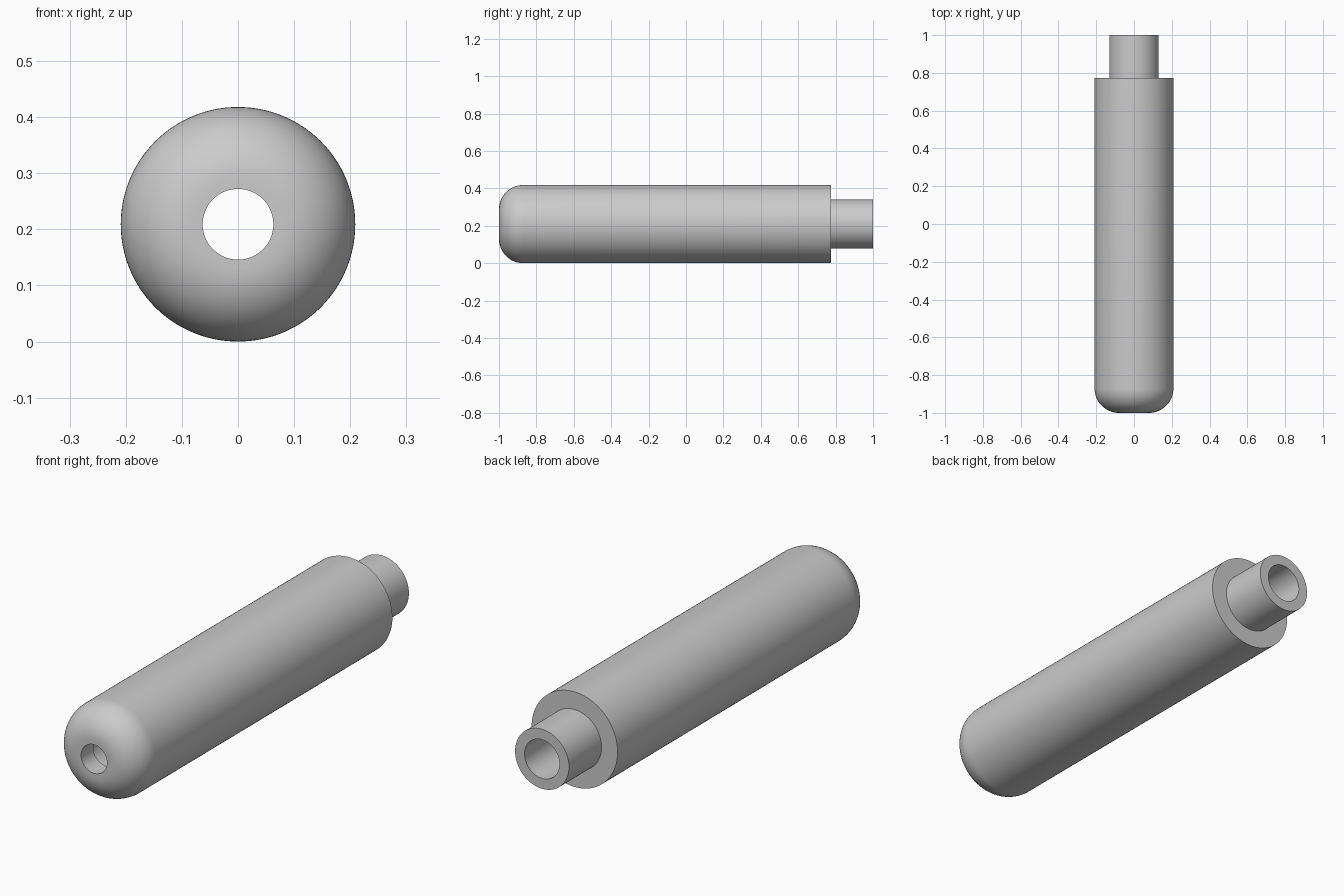
import bpy, bmesh, math

if "Cube" in bpy.data.objects:
    bpy.data.objects.remove(bpy.data.objects["Cube"])

SEGMENTS = 128
BODY_R, NECK_R, BORE_R, HOLE_R = 0.209, 0.131, 0.085, 0.063
NOSE_FILLET = 0.13
SHOULDER_Y = 0.774
LEDGE_Y = -0.915


def lathe_y(name, profile):
    """Revolve a closed (radius, y) profile around the y axis."""
    bm = bmesh.new()
    rings = []
    for i in range(SEGMENTS):
        a = 2 * math.pi * i / SEGMENTS
        rings.append([bm.verts.new((r * math.cos(a), y, r * math.sin(a) + BODY_R))
                      for r, y in profile])
    n = len(profile)
    for i in range(SEGMENTS):
        a, b = rings[i], rings[(i + 1) % SEGMENTS]
        for j in range(n):
            k = (j + 1) % n
            bm.faces.new((a[j], a[k], b[k], b[j]))
    bmesh.ops.recalc_face_normals(bm, faces=bm.faces)
    mesh = bpy.data.meshes.new(name)
    bm.to_mesh(mesh)
    bm.free()
    obj = bpy.data.objects.new(name, mesh)
    bpy.context.collection.objects.link(obj)
    bpy.context.view_layer.objects.active = obj
    obj.select_set(True)
    bpy.ops.object.shade_smooth_by_angle(angle=math.radians(30))
    return obj


# Rounded nose
profile = [(HOLE_R, -1.0)]
for i in range(17):
    t = math.pi / 2 * i / 16
    profile.append((BODY_R - NOSE_FILLET * (1 - math.sin(t)),
                    -1.0 + NOSE_FILLET * (1 - math.cos(t))))

# Barrel, shoulder and neck, then back along the bore to the small front hole
profile += [(BODY_R, SHOULDER_Y), (NECK_R, SHOULDER_Y), (NECK_R, 1.0),
            (BORE_R, 1.0), (BORE_R, LEDGE_Y), (HOLE_R, LEDGE_Y)]

lathe_y("hollow_handle", profile)
